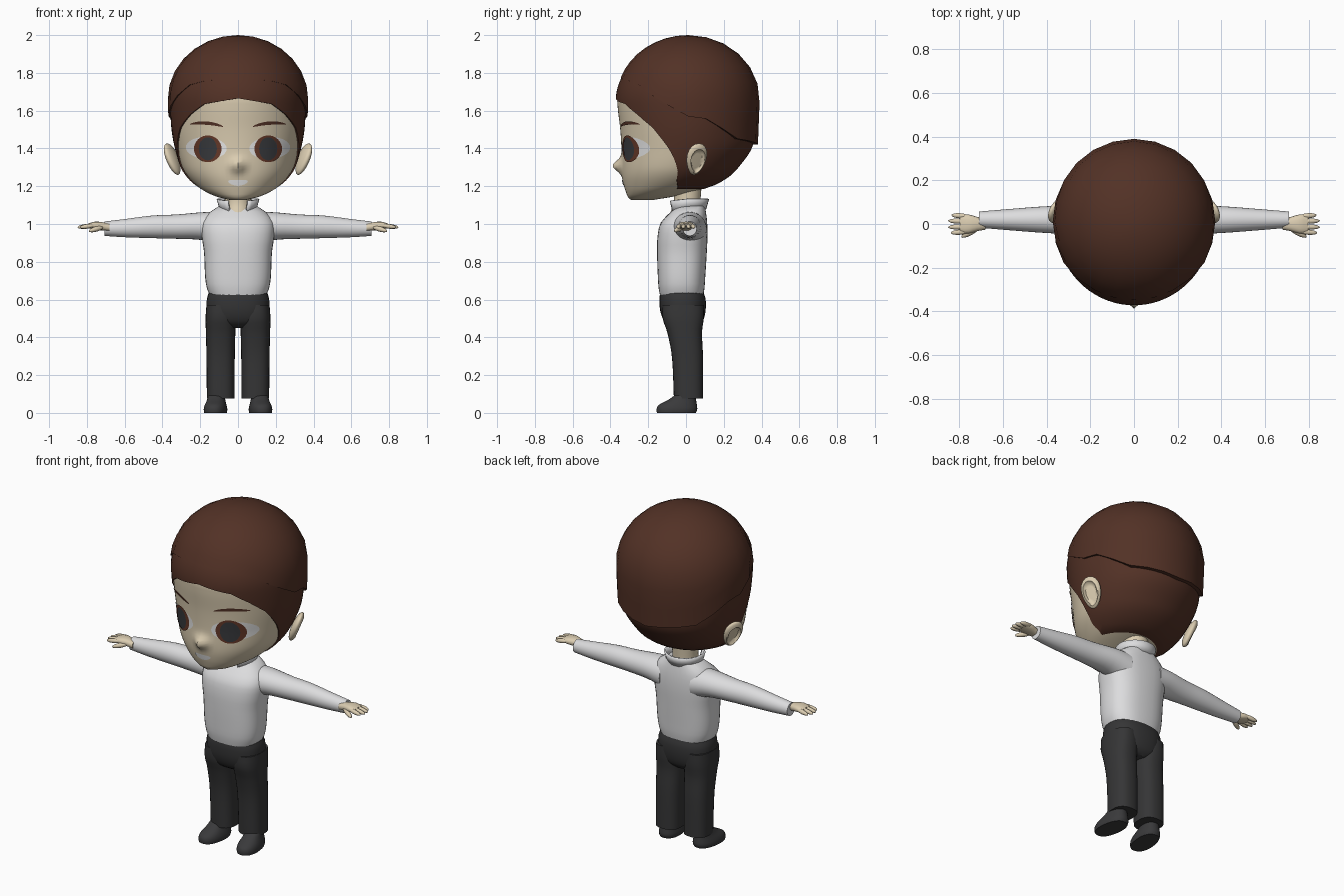
import bpy, bmesh
from math import sin, cos, pi, sqrt, radians, exp
from mathutils import Matrix, Vector

cube = bpy.data.objects.get("Cube")
if cube:
    bpy.data.objects.remove(cube)


def material(name, r, g, b):
    m = bpy.data.materials.new(name)
    m.use_nodes = True
    m.diffuse_color = (r, g, b, 1)
    m.node_tree.nodes["Principled BSDF"].inputs["Base Color"].default_value = (r, g, b, 1)
    return m


SKIN = material("skin", .71, .61, .44)
HAIR = material("brown hair", .085, .031, .019)
SHIRT = material("white shirt", .72, .72, .73)
TROUSERS = material("charcoal trousers", .036, .036, .037)
SHOE = material("dark shoes", .042, .042, .044)
EYE = material("eye white", .8, .8, .8)
IRIS = material("brown iris", .13, .04, .022)
PUPIL = material("dark pupil", .04, .042, .047)


def finish(name, bm, mat, mirror=False, angle=40, thick=0):
    me = bpy.data.meshes.new(name)
    bmesh.ops.recalc_face_normals(bm, faces=bm.faces)
    bm.to_mesh(me)
    bm.free()
    ob = bpy.data.objects.new(name, me)
    bpy.context.collection.objects.link(ob)
    me.materials.append(mat)
    bpy.ops.object.select_all(action='DESELECT')
    ob.select_set(True)
    bpy.context.view_layer.objects.active = ob
    bpy.ops.object.shade_smooth_by_angle(angle=radians(angle))
    if thick:
        ob.modifiers.new("thickness", 'SOLIDIFY').thickness = thick
    if mirror:
        ob.modifiers.new("mirror", 'MIRROR')
    return ob


def skin_rings(bm, rings, closed=True, caps=True):
    """Bridge equal rings of points with quads."""
    vs = [[bm.verts.new(p) for p in ring] for ring in rings]
    n = len(vs[0])
    for a, b in zip(vs, vs[1:]):
        for i in range(n if closed else n - 1):
            j = (i + 1) % n
            bm.faces.new((a[i], a[j], b[j], b[i]))
    if caps:
        bm.faces.new(vs[0][::-1])
        bm.faces.new(vs[-1])


def sample(rows, t):
    """Smooth interpolation of a table of rows keyed on the first column."""
    t = min(max(t, rows[0][0]), rows[-1][0])
    k = next(i for i in range(len(rows) - 1) if t <= rows[i + 1][0])
    p, q = rows[k], rows[k + 1]
    o, r = rows[max(k - 1, 0)], rows[min(k + 2, len(rows) - 1)]
    h = q[0] - p[0]
    u = (t - p[0]) / h
    out = []
    for c in range(1, len(p)):
        m0 = (q[c] - o[c]) / (q[0] - o[0]) * h
        m1 = (r[c] - p[c]) / (r[0] - p[0]) * h
        out.append((2*u**3 - 3*u*u + 1) * p[c] + (u**3 - 2*u*u + u) * m0
                   + (3*u*u - 2*u**3) * q[c] + (u**3 - u*u) * m1)
    return out


def linear(table, d):
    for (a, p), (b, q) in zip(table, table[1:]):
        if d <= b:
            return p + (q - p) * (d - a) / (b - a)
    return table[-1][1]


def power(v, p):
    return (1 if v >= 0 else -1) * abs(v) ** (2 / p)


def loft(bm, rows, n=28, steps=16, p=2.0, centre=0, along_x=False):
    """Rows hold: station, half width, low edge, high edge."""
    rings = []
    for i in range(steps + 1):
        t = rows[0][0] + (rows[-1][0] - rows[0][0]) * i / steps
        w, lo, hi = sample(rows, t)
        ring = []
        for j in range(n):
            a = 2 * pi * j / n
            side = centre + w * power(sin(a), p)
            v = (lo + hi) / 2 - (hi - lo) / 2 * power(cos(a), p)
            ring.append((t, side, v) if along_x else (side, v, t))
        rings.append(ring)
    skin_rings(bm, rings)


def part(name, rows, mat, mirror=False, **kw):
    bm = bmesh.new()
    loft(bm, rows, **kw)
    return finish(name, bm, mat, mirror)


def bone(bm, p, q, r):
    """Stretched ball between two points."""
    p, q = Vector(p), Vector(q)
    d = q - p
    m = (Matrix.Translation((p + q) / 2) @ d.to_track_quat('Z', 'Y').to_matrix().to_4x4()
         @ Matrix.Diagonal((r, r, d.length / 2, 1)))
    bmesh.ops.create_uvsphere(bm, u_segments=10, v_segments=8, radius=1, matrix=m)


# Head shape: chin to brow by table, rounded crown above
FACE = [(1.128, .045, -.292, -.17), (1.14, .10, -.306, -.09), (1.17, .17, -.318, .03),
        (1.2, .215, -.328, .13), (1.25, .265, -.338, .22), (1.3, .295, -.341, .27),
        (1.4, .326, -.342, .34), (1.5, .344, -.348, .355), (1.6, .35, -.36, .36),
        (1.65, .35, -.364, .36)]


def head_size(z):
    w, lo, hi = sample(FACE, z)
    s = sqrt(max(0, 1 - (max(0, z - 1.65) / .31) ** 2))
    return w * s, (lo + hi) / 2, (hi - lo) / 2 * s


def cap_size(z):
    s = sqrt(max(0, 1 - (max(0, z - 1.66) / .34) ** 2)) - .1 * max(0, 1.66 - z)
    return .372 * s, .011, .379 * s


def point(size, a, z, grow=0):
    w, c, d = size(z)
    x, y = (w + grow) * sin(a), c - (d + grow) * cos(a)
    if y < 0 and size is head_size:  # nose
        y -= .048 * exp(-(x / .032) ** 2 - ((z - 1.308) / .034) ** 2)
    return x, y, z


bm = bmesh.new()
levels = [1.128 + .522 * i / 36 for i in range(36)]
levels += [1.65 + .31 * sin(pi / 2 * i / 12) * .999 for i in range(13)]
skin_rings(bm, [[point(head_size, 2*pi*j/72, z) for j in range(72)] for z in levels])
finish("head", bm, SKIN, angle=60)

# Hair: close under layer and a thicker cap over it
HAIRLINE = [(0, 1.665), (30, 1.635), (45, 1.58), (60, 1.51), (75, 1.4), (88, 1.3),
            (96, 1.22), (110, 1.185), (180, 1.185)]
CAP_EDGE = [(0, 1.775), (30, 1.757), (46, 1.735), (65, 1.66), (90, 1.57), (118, 1.545),
            (122, 1.46), (180, 1.42)]


def hair(name, size, edge, top, n, steps, grow, rim, curve):
    rings = []
    for i in range(-1, steps + 1):
        ring = []
        for j in range(n):
            deg = 360 * j / n
            d = 180 - abs(180 - deg)
            lo, hi = linear(edge, d), top(d)
            t = max(i, 0) / steps
            z = lo + (hi - lo) * (sin(pi / 2 * t) if curve else t)
            ring.append(point(size, radians(deg), z, rim if i < 0 else grow))
        rings.append(ring)
    bm = bmesh.new()
    skin_rings(bm, rings, caps=False)
    bmesh.ops.remove_doubles(bm, verts=bm.verts, dist=.0005)
    finish(name, bm, HAIR, angle=50)


hair("hair_under_layer", head_size, HAIRLINE, lambda d: linear(CAP_EDGE, d) + .03,
     72, 14, .008, -.01, False)
hair("hair_cap", cap_size, CAP_EDGE, lambda d: 2.0, 24, 8, 0, -.035, True)


# Painted face details laid on the head surface
def plate(name, cx, cz, w, h, mat, off, lift=0, bend=0, mirror=True):
    n, rings = 32, []
    for r in (.01, .25, .5, .75, 1):
        ring = []
        for j in range(n):
            t = 2 * pi * j / n
            u = r * cos(t)
            x, z = cx + w * u, cz + r * h * sin(t) + lift * u - bend * u * u
            hw, c, d = head_size(z)
            y = c - (d + off) * sqrt(1 - (x / (hw + off)) ** 2)
            y -= .048 * exp(-(x / .032) ** 2 - ((z - 1.308) / .034) ** 2)
            ring.append((x, y, z))
        rings.append(ring)
    bm = bmesh.new()
    skin_rings(bm, rings, caps=False)
    bm.faces.new(list(bm.verts)[:n])
    finish(name, bm, mat, mirror)


plate("eye_whites", .168, 1.402, .108, .058, EYE, .003, lift=.004)
plate("irises", .16, 1.398, .073, .071, IRIS, .006)
plate("pupils", .16, 1.398, .048, .061, PUPIL, .009)
plate("eyebrows", .167, 1.534, .088, .009, HAIR, .005, lift=.006, bend=.012)
plate("mouth", 0, 1.218, .052, .016, EYE, .004, bend=-.008, mirror=False)

# Ears with a hollowed outer side
bm = bmesh.new()
bmesh.ops.create_uvsphere(bm, u_segments=20, v_segments=16, radius=1,
                          matrix=Matrix.Rotation(pi / 2, 4, 'Y'))
for v in bm.verts:
    if v.co.x > 0 and v.co.y ** 2 + v.co.z ** 2 < .5:
        v.co.x *= .1
    v.co.y *= 1 + .2 * v.co.z
bm.transform(Matrix.Translation((.347, .055, 1.343)) @ Matrix.Rotation(radians(25), 4, 'Z')
             @ Matrix.Rotation(radians(22), 4, 'Y') @ Matrix.Diagonal((.026, .056, .09, 1)))
finish("ears", bm, SKIN, True, 60)

# Neck, shirt and collar
part("neck", [(1.0, .08, -.1, .075), (1.06, .075, -.085, .075), (1.1, .07, -.065, .075),
              (1.23, .075, -.07, .085)], SKIN, steps=8)
part("shirt", [(.625, .15, -.138, .092), (.66, .165, -.145, .098), (.72, .174, -.149, .102),
               (.85, .18, -.153, .11), (.94, .192, -.15, .114), (1.01, .19, -.132, .112),
               (1.06, .152, -.085, .106), (1.095, .1, -.05, .1)], SHIRT, p=2.5, n=36)
bm = bmesh.new()
band = []
for base, flare in ((1, 0), (.5, .008), (0, .016)):
    ring = []
    for j in range(25):
        a = radians(28 + 304 * j / 24)
        front = max(0, cos(a))
        z = 1.135 - .012 * front - base * (.055 + .012 * front)
        ring.append(((.088 + flare) * sin(a), .012 - (.085 + flare) * cos(a), z))
    band.append(ring)
skin_rings(bm, band, closed=False, caps=False)
finish("collar", bm, SHIRT, thick=.01)

part("sleeves", [(.1, .09, .89, 1.065), (.19, .083, .915, 1.062), (.33, .066, .922, 1.05),
                 (.45, .058, .925, 1.045), (.6, .046, .93, 1.026), (.708, .037, .937, 1.013)],
     SHIRT, True, centre=.02, along_x=True)

# Hands
bm = bmesh.new()
loft(bm, [(.68, .026, .962, 1.0), (.72, .033, .966, 1.01), (.76, .044, .972, 1.012),
          (.795, .038, .98, 1.002)], n=16, steps=6, p=2.4, along_x=True)
for y, tip in ((.034, .835), (.012, .85), (-.012, .85), (-.034, .838)):
    bone(bm, (.755, y, .994), (tip, y * 1.2, .982), .0125)
bone(bm, (.71, -.018, .985), (.79, -.06, .962), .014)
finish("hands", bm, SKIN, True)

# Trousers
part("trouser_hips", [(.45, .07, -.07, .06), (.475, .14, -.108, .085), (.53, .162, -.134, .102),
                      (.6, .165, -.141, .104), (.645, .152, -.135, .09)], TROUSERS, p=2.4)
part("trouser_legs", [(.075, .073, -.064, .091), (.3, .075, -.075, .09), (.43, .078, -.1, .085),
                      (.5, .08, -.124, .094), (.57, .075, -.125, .095)],
     TROUSERS, True, p=2.5, centre=.092)

# Shoes, toes turned out
shoes = part("shoes", [(0, .058, -.155, .052), (.018, .061, -.157, .06), (.042, .056, -.146, .058),
                       (.066, .048, -.1, .054), (.1, .042, -.05, .05)],
             SHOE, True, p=2.3, steps=10)
shoes.data.transform(Matrix.Translation((.113, 0, 0)) @ Matrix.Rotation(radians(7), 4, 'Z'))
